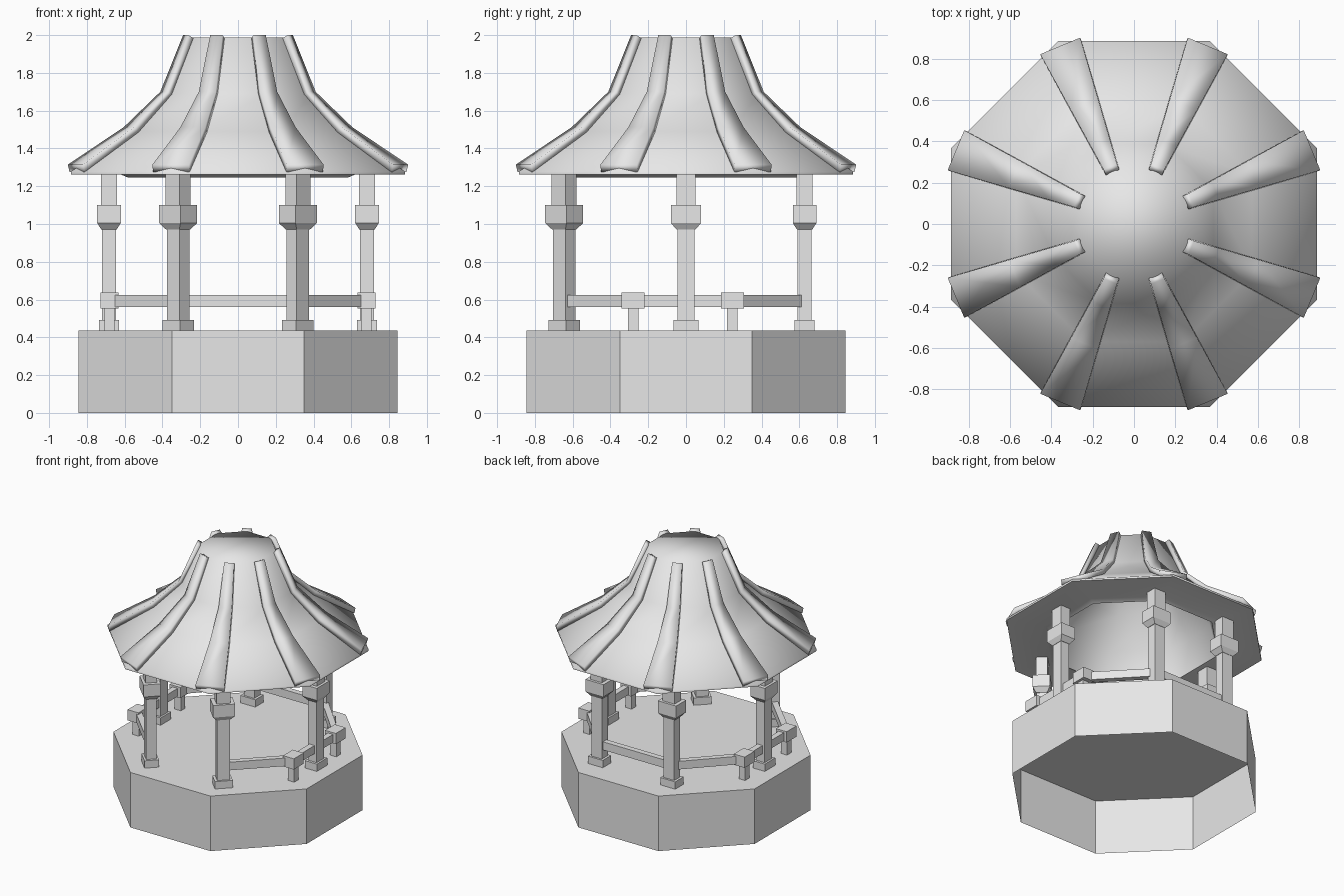
import bpy, bmesh
from math import pi, cos, sin, atan2
from mathutils import Vector, Matrix

cube = bpy.data.objects.get("Cube")
if cube:
    bpy.data.objects.remove(cube, do_unlink=True)

GREY = 0.8
stone = bpy.data.materials.new("light_grey")
stone.use_nodes = True
stone.diffuse_color = (GREY, GREY, GREY, 1)
bsdf = next(n for n in stone.node_tree.nodes if n.type == 'BSDF_PRINCIPLED')
bsdf.inputs["Base Color"].default_value = (GREY, GREY, GREY, 1)


def loft(name, rings, cap_start=True, cap_end=True, smooth=False):
    """Skin a list of closed rings of points."""
    bm = bmesh.new()
    loops = [[bm.verts.new(p) for p in ring] for ring in rings]
    n = len(loops[0])
    for a, b in zip(loops, loops[1:]):
        for i in range(n):
            j = (i + 1) % n
            bm.faces.new((a[i], a[j], b[j], b[i]))
    if cap_start:
        bm.faces.new(loops[0][::-1])
    if cap_end:
        bm.faces.new(loops[-1])
    bmesh.ops.recalc_face_normals(bm, faces=bm.faces)
    for f in bm.faces:
        f.smooth = smooth
    mesh = bpy.data.meshes.new(name)
    bm.to_mesh(mesh)
    bm.free()
    mesh.materials.append(stone)
    obj = bpy.data.objects.new(name, mesh)
    bpy.context.collection.objects.link(obj)
    return obj


def octagon(apothem, z):
    r = apothem / cos(pi / 8)
    return [(r * cos(a), r * sin(a), z) for a in (pi / 8 + i * pi / 4 for i in range(8))]


def rectangle(x, y, z, w, d, angle=0):
    rot = Matrix.Rotation(angle, 3, 'Z')
    corners = ((-w, -d), (w, -d), (w, d), (-w, d))
    return [Vector((x, y, z)) + rot @ Vector((u / 2, v / 2, 0)) for u, v in corners]


def box(name, x, y, z0, z1, w, d, angle=0):
    return loft(name, [rectangle(x, y, z, w, d, angle) for z in (z0, z1)])


FLOOR = 0.435

# Platform: open underneath
loft("platform", [octagon(0.845, 0), octagon(0.845, FLOOR)], cap_start=False)

# Roof: flared outside, flat rim and soffit, hollow inside
profile = [(0.24, 1.95), (0.355, 1.68), (0.53, 1.48), (0.58, 1.245), (0.62, 1.262),
           (0.885, 1.262), (0.885, 1.277), (0.57, 1.49), (0.385, 1.69), (0.258, 1.987)]
roof = loft("roof", [octagon(a, z) for a, z in profile], smooth=True)
bpy.ops.object.select_all(action='DESELECT')
roof.select_set(True)
bpy.context.view_layer.objects.active = roof
bpy.ops.object.shade_smooth_by_angle(angle=1.2)

# Ribs: widening strips along the roof corners (radius, z below; radius, z above)
section = [(0.27, 1.985, 0.3, 2.0), (0.4, 1.685, 0.425, 1.7),
           (0.6, 1.485, 0.625, 1.513), (0.922, 1.275, 0.932, 1.314)]
for i in range(8):
    rot = Matrix.Rotation(pi / 8 + i * pi / 4, 3, 'Z')
    rings = []
    for r0, z0, r1, z1 in section:
        h = 0.035 + (r1 - 0.3) * 0.11
        rings.append([rot @ Vector(p) for p in
                      ((r0, -h, z0), (r0, h, z0), (r1, h, z1), (r1, -h, z1))])
    loft(f"roof_rib_{i + 1}", rings, smooth=True)


# Columns: foot, shaft, flared collar and neck
def column(name, x, y, angle):
    box(name + "_foot", x, y, FLOOR, 0.493, 0.13, 0.105, angle)
    box(name + "_shaft", x, y, 0.493, 0.99, 0.092, 0.075, angle)
    collar = [(0.97, 0.098, 0.08), (1.005, 0.16, 0.125), (1.1, 0.16, 0.125)]
    loft(name + "_collar", [rectangle(x, y, z, w, d, angle) for z, w, d in collar])
    box(name + "_neck", x, y, 1.1, 1.27, 0.102, 0.085, angle)


# Railings: a beam between two points, and short posts with block heads
def rail(name, a, b):
    a, b = Vector(a), Vector(b)
    mid, run = (a + b) / 2, b - a
    box(name, mid.x, mid.y, 0.56, 0.624, run.length, 0.045, atan2(run.y, run.x))


for side, s in (("left", 1), ("right", -1)):
    front, middle, back = (s * 0.317, -0.645), (s * 0.683, 0), (s * 0.317, 0.628)
    column(f"front_column_{side}", *front, s * pi / 4)
    column(f"side_column_{side}", *middle, pi / 2)
    column(f"back_column_{side}", *back, 0)

    front_post, back_post = (s * 0.68, -0.28), (s * 0.68, 0.245)
    for label, (x, y) in (("front", front_post), ("back", back_post)):
        box(f"{label}_rail_post_{side}", x, y, FLOOR, 0.555, 0.055, 0.055)
        box(f"{label}_rail_block_{side}", x, y, 0.553, 0.638, 0.095, 0.122)
    rail(f"front_rail_{side}", front, front_post)
    rail(f"side_rail_{side}", front_post, back_post)
    rail(f"back_corner_rail_{side}", back_post, back)

rail("back_rail", (-0.317, 0.628), (0.317, 0.628))
